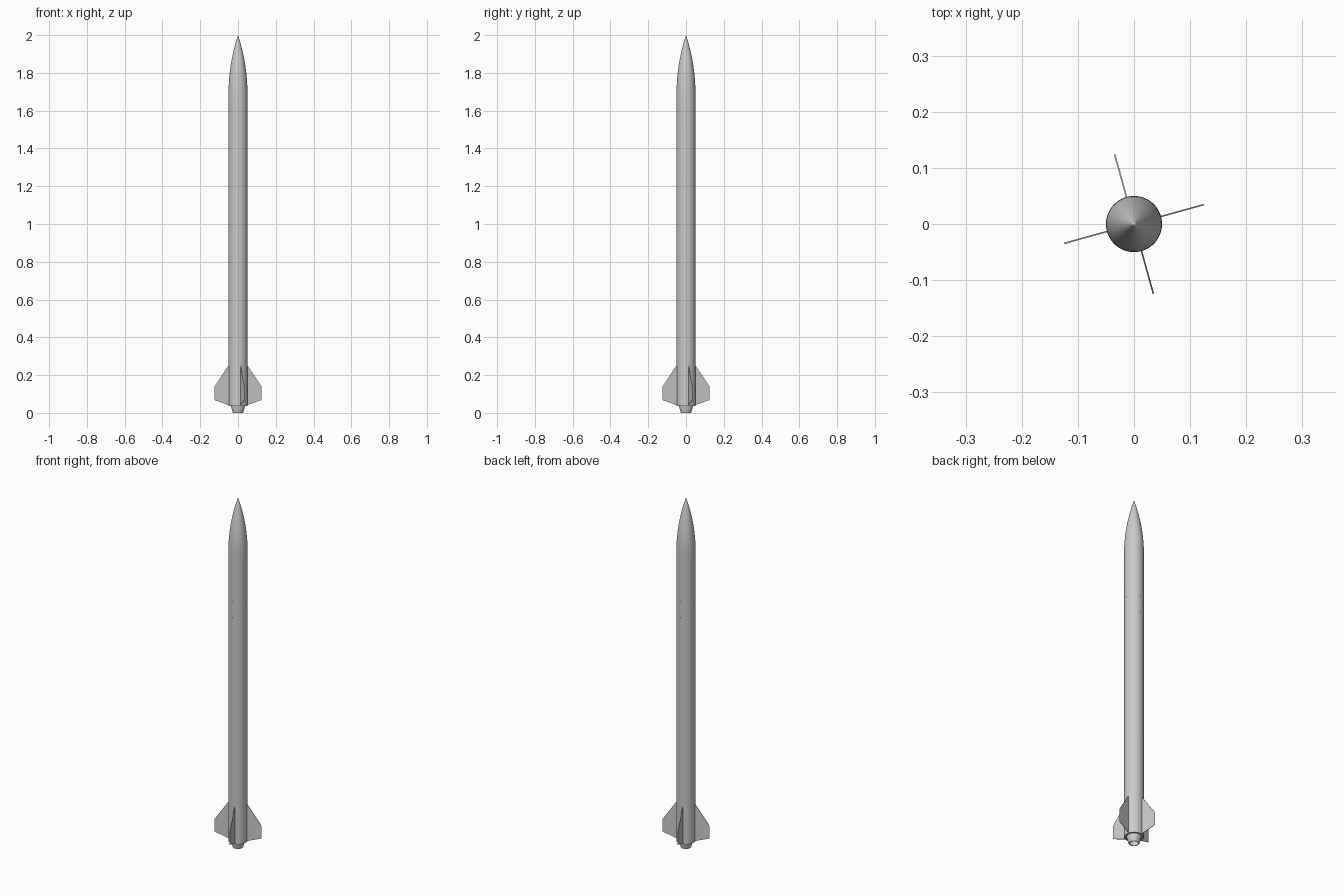
import bpy, bmesh, math
from mathutils import Matrix

if "Cube" in bpy.data.objects:
    bpy.data.objects.remove(bpy.data.objects["Cube"])

R = 0.05          # body radius
SIDES = 72
BASE = 0.037      # bottom of the body tube
NOSE = 1.69       # nose shoulder height


def make_object(name, bm, smooth=False):
    bmesh.ops.recalc_face_normals(bm, faces=bm.faces)
    mesh = bpy.data.meshes.new(name)
    bm.to_mesh(mesh)
    bm.free()
    obj = bpy.data.objects.new(name, mesh)
    bpy.context.collection.objects.link(obj)
    if smooth:
        bpy.ops.object.select_all(action='DESELECT')
        obj.select_set(True)
        bpy.context.view_layer.objects.active = obj
        bpy.ops.object.shade_smooth_by_angle(angle=math.radians(30))
    return obj


def lathe(name, profile):
    """Revolve an (r, z) profile around the z axis."""
    bm = bmesh.new()
    verts = [bm.verts.new((r, 0, z)) for r, z in profile]
    edges = [bm.edges.new(p) for p in zip(verts, verts[1:])]
    bmesh.ops.spin(bm, geom=verts + edges, cent=(0, 0, 0), axis=(0, 0, 1),
                   angle=math.tau, steps=SIDES, use_duplicate=False)
    bmesh.ops.remove_doubles(bm, verts=bm.verts, dist=1e-5)
    return make_object(name, bm, True)


# Body tube, with a thin rim around the recessed rear bulkhead
body = lathe("body_tube", [(0, BASE + 0.003), (R - 0.003, BASE + 0.003), (R - 0.003, BASE),
                           (R, BASE), (R, NOSE), (0, NOSE)])

# Tangent ogive nose cone
length = 2.0 - NOSE
rho = (R * R + length * length) / (2 * R)
ogive = [(0, NOSE)]
for i in range(25):
    h = length * i / 24
    ogive.append((max(0, math.sqrt(rho * rho - h * h) + R - rho), NOSE + h))
lathe("nose_cone", ogive)

# Tapered hollow motor retainer
lathe("motor_retainer", [(0.0, 0.03), (0.023, 0.03), (0.023, 0), (0.027, 0),
                         (0.037, BASE - 0.002), (0.037, BASE + 0.003), (0, BASE + 0.003)])

# Four swept fins
fin_outline = [(R - 0.003, 0.04), (R - 0.003, 0.258), (0.129, 0.14), (0.129, 0.068)]
for k in range(4):
    bm = bmesh.new()
    face = bm.faces.new([bm.verts.new((x, -0.0013, z)) for x, z in fin_outline])
    ext = bmesh.ops.extrude_face_region(bm, geom=[face])
    bmesh.ops.translate(bm, vec=(0, 0.0026, 0),
                        verts=[v for v in ext["geom"] if isinstance(v, bmesh.types.BMVert)])
    bm.transform(Matrix.Rotation(math.radians(15.5 + 90 * k), 4, 'Z'))
    make_object(f"fin_{k + 1}", bm)

# Small vent ports: four on the upper row, front and back on the lower row
bm = bmesh.new()
for z, angles in ((1.42, (0, 90, 180, 270)), (1.33, (90, 270))):
    for a in angles:
        place = (Matrix.Rotation(math.radians(a), 4, 'Z') @ Matrix.Translation((R, 0, z))
                 @ Matrix.Rotation(math.pi / 2, 4, 'Y'))
        bmesh.ops.create_cone(bm, cap_ends=True, segments=12, radius1=0.002,
                              radius2=0.002, depth=0.008, matrix=place)
ports = make_object("vent_cutter", bm)
ports.hide_render = True
ports.hide_viewport = True
cut = body.modifiers.new("vents", 'BOOLEAN')
cut.operation = 'DIFFERENCE'
cut.solver = 'EXACT'
cut.object = ports
